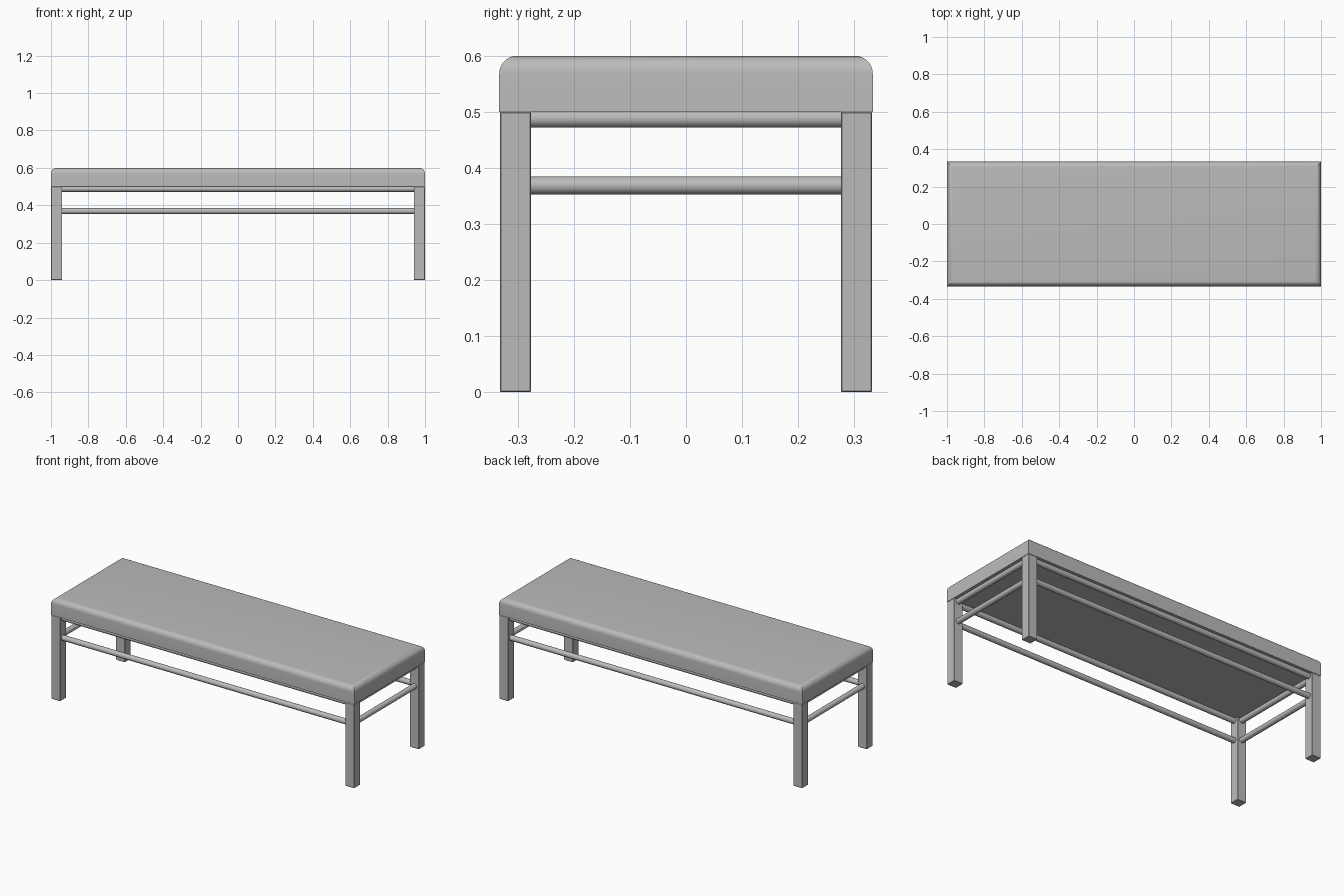
import bpy, bmesh, math
from mathutils import Matrix, Vector

cube = bpy.data.objects.get("Cube")
if cube:
    bpy.data.objects.remove(cube, do_unlink=True)

GREY = (0.5, 0.5, 0.5, 1)
grey = bpy.data.materials.new("plain_grey")
grey.use_nodes = True
grey.diffuse_color = GREY
grey.node_tree.nodes["Principled BSDF"].inputs["Base Color"].default_value = GREY

HALF_L, HALF_W = 1.0, 0.333
SEAT_BOTTOM, SEAT_TOP = 0.5, 0.6
LEG_X, LEG_Y = 0.06, 0.057
RAIL_R = 0.016


def finish(bm, name):
    mesh = bpy.data.meshes.new(name)
    bm.to_mesh(mesh)
    bm.free()
    mesh.materials.append(grey)
    obj = bpy.data.objects.new(name, mesh)
    bpy.context.collection.objects.link(obj)
    bpy.ops.object.select_all(action='DESELECT')
    obj.select_set(True)
    bpy.context.view_layer.objects.active = obj
    bpy.ops.object.shade_smooth_by_angle(angle=math.radians(35))
    return obj


def box(low, high):
    low, high = Vector(low), Vector(high)
    bm = bmesh.new()
    bmesh.ops.create_cube(bm, size=1, matrix=Matrix.Translation((low + high) / 2)
                          @ Matrix.Diagonal((high - low).to_4d()))
    return bm


def rail(name, centre, length, axis):
    bm = bmesh.new()
    turn = Matrix.Rotation(math.pi / 2, 4, 'Y' if axis == 'X' else 'X')
    bmesh.ops.create_cone(bm, cap_ends=True, segments=24, radius1=RAIL_R, radius2=RAIL_R,
                          depth=length, matrix=Matrix.Translation(centre) @ turn)
    finish(bm, name)


# Seat cushion: rounded along the top rim, sharp upright corners
bm = box((-HALF_L, -HALF_W, SEAT_BOTTOM), (HALF_L, HALF_W, SEAT_TOP))
rim = [e for e in bm.edges if all(v.co.z > SEAT_TOP - 0.01 for v in e.verts)]
bmesh.ops.bevel(bm, geom=rim, offset=0.032, segments=8, profile=0.5, affect='EDGES')
finish(bm, "seat")

# Four square legs, flush with the seat corners
for sx, side in ((-1, "right"), (1, "left")):
    for sy, end in ((-1, "front"), (1, "back")):
        xs = sorted((sx * (HALF_L - LEG_X), sx * (HALF_L - 0.001)))
        ys = sorted((sy * (HALF_W - LEG_Y), sy * (HALF_W - 0.001)))
        bm = box((xs[0], ys[0], 0), (xs[1], ys[1], SEAT_BOTTOM))
        bmesh.ops.bevel(bm, geom=bm.edges[:], offset=0.002, segments=1, affect='EDGES')
        finish(bm, f"{end}_{side}_leg")

# Round rails between the legs at two heights
rail_x = HALF_L - LEG_X / 2
rail_y = HALF_W - LEG_Y / 2
for z, level in ((0.369, "lower"), (0.488, "upper")):
    for s, end, side in ((-1, "front", "right"), (1, "back", "left")):
        rail(f"{level}_{end}_rail", (0, s * rail_y, z), 2 * (HALF_L - LEG_X) + 0.01, 'X')
        rail(f"{level}_{side}_rail", (s * rail_x, 0, z), 2 * (HALF_W - LEG_Y) + 0.01, 'Y')
